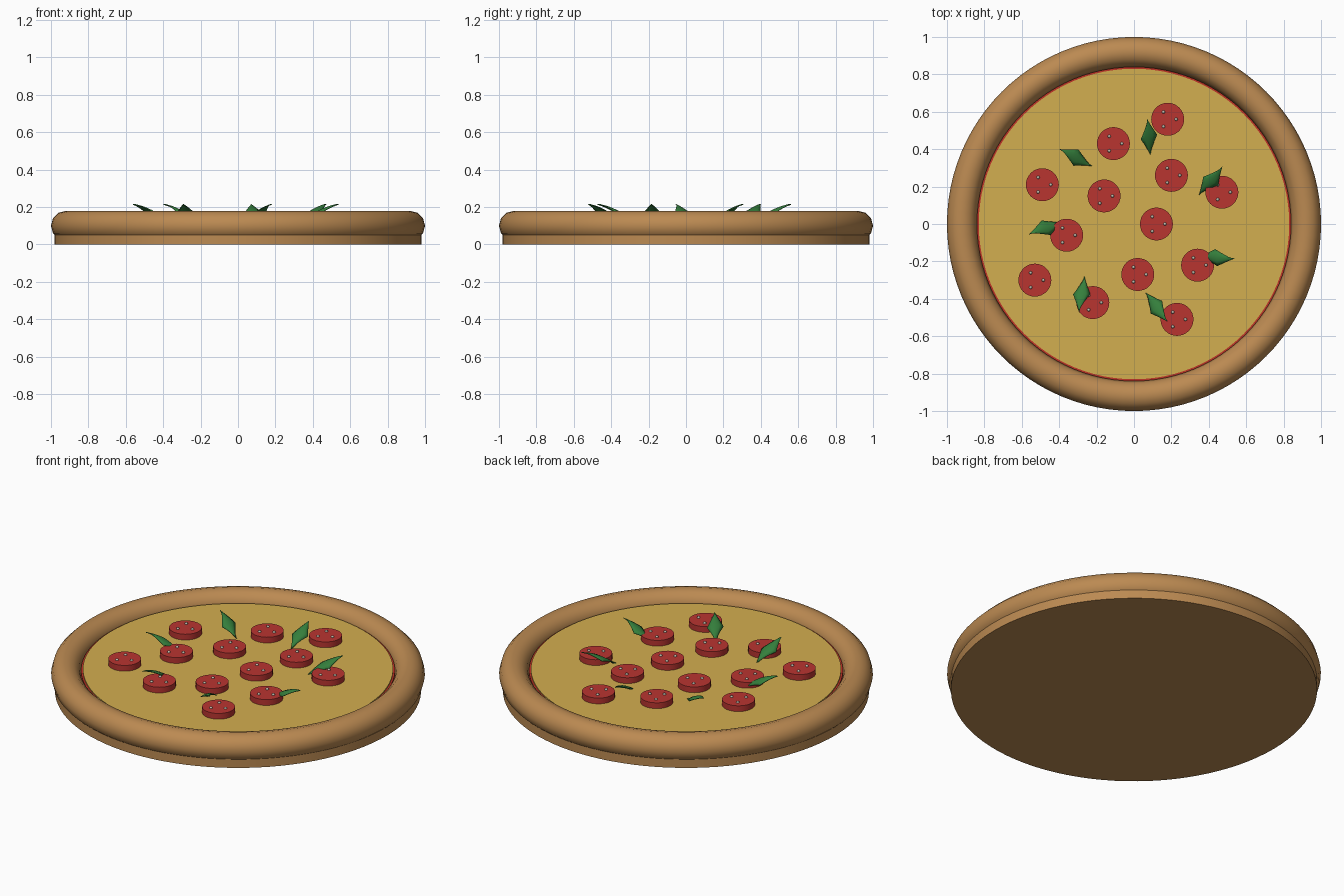
import bpy, bmesh, math
from mathutils import Matrix, Vector

if "Cube" in bpy.data.objects:
    bpy.data.objects.remove(bpy.data.objects["Cube"])


def material(name, rgb):
    m = bpy.data.materials.new(name)
    m.use_nodes = True
    m.diffuse_color = (*rgb, 1)
    m.node_tree.nodes["Principled BSDF"].inputs["Base Color"].default_value = (*rgb, 1)
    return m


DOUGH = material("baked_dough", (0.50, 0.254, 0.084))
SAUCE = material("tomato_sauce", (0.52, 0.035, 0.02))
CHEESE = material("melted_cheese", (0.65, 0.425, 0.08))
MEAT = material("cured_meat", (0.485, 0.035, 0.03))
FAT = material("fat_speck", (0.55, 0.50, 0.42))
LEAF = material("leaf_green", (0.035, 0.21, 0.045))


def finish(obj, name, mat, smooth=True):
    obj.name = name
    obj.data.materials.append(mat)
    if smooth:
        bpy.ops.object.select_all(action="DESELECT")
        obj.select_set(True)
        bpy.context.view_layer.objects.active = obj
        bpy.ops.object.shade_smooth_by_angle(angle=math.radians(40))
    return obj


def disc(name, radius, bottom, top, mat, x=0, y=0, sides=96):
    bpy.ops.mesh.primitive_cylinder_add(vertices=sides, radius=radius, depth=top - bottom,
                                        location=(x, y, (top + bottom) / 2))
    return finish(bpy.context.object, name, mat)


# Base, rim and spread layers
disc("dough_base", 0.98, 0, 0.1, DOUGH)
bpy.ops.mesh.primitive_torus_add(major_segments=96, minor_segments=12, major_radius=0.92,
                                 minor_radius=0.08, location=(0, 0, 0.1))
finish(bpy.context.object, "crust_rim", DOUGH)
disc("sauce_layer", 0.84, 0.09, 0.121, SAUCE)
disc("cheese_layer", 0.83, 0.1, 0.128, CHEESE)

# Meat slices, each with three fat specks
slices = [(.18, .56), (-.11, .43), (.20, .26), (-.49, .21), (-.16, .15), (.47, .17), (.12, 0),
          (-.36, -.06), (.34, -.22), (.02, -.27), (-.53, -.30), (-.22, -.42), (.23, -.51)]
SLICE_TOP = 0.162
for i, (x, y) in enumerate(slices, 1):
    disc(f"meat_slice_{i}", 0.088, 0.12, SLICE_TOP, MEAT, x, y, 32)
    for k in range(3):
        a = k * math.tau / 3
        bpy.ops.mesh.primitive_uv_sphere_add(
            segments=8, ring_count=6, radius=0.009,
            location=(x + 0.045 * math.cos(a), y + 0.045 * math.sin(a), SLICE_TOP))
        finish(bpy.context.object, f"fat_speck_{i}_{k + 1}", FAT)


def leaf(name, x, y, degrees):
    """Arched leaf with a raised midrib; its outer tip lifts off the cheese."""
    bm = bmesh.new()
    bmesh.ops.create_grid(bm, x_segments=10, y_segments=4, size=1)
    for v in bm.verts:
        u, w = v.co.x, v.co.y
        half = 0.044 * (1 - abs(u)) ** 1.15 + 0.001
        v.co = Vector((0.09 * u - 0.008 * w, half * w,
                       0.187 + 0.043 * u - 0.014 * u * u - 0.35 * half * w * w))
    bm.transform(Matrix.Translation((x, y, 0)) @ Matrix.Rotation(math.radians(degrees), 4, "Z"))
    mesh = bpy.data.meshes.new(name)
    bm.to_mesh(mesh)
    bm.free()
    obj = bpy.data.objects.new(name, mesh)
    bpy.context.collection.objects.link(obj)
    finish(obj, name, LEAF)
    solid = obj.modifiers.new("thickness", "SOLIDIFY")
    solid.thickness = 0.004


# Scattered leaves: position and direction of the raised tip
for i, spot in enumerate([(-.31, .355, 153), (.08, .465, 96), (.41, .23, 51), (.44, -.18, -3),
                          (-.28, -.375, 262), (.12, -.445, 308), (-.47, -.02, 201)], 1):
    leaf(f"herb_leaf_{i}", *spot)
